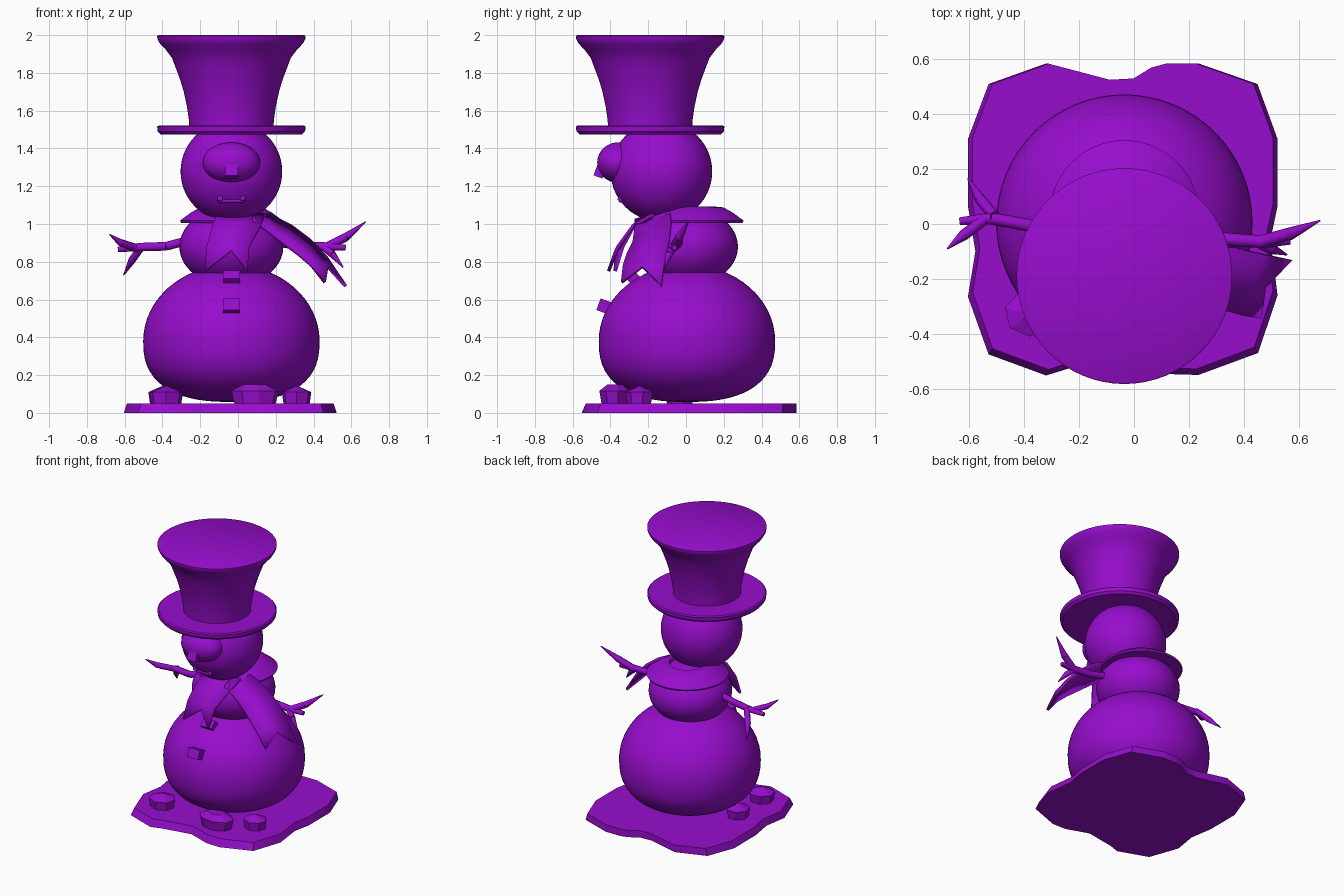
import bpy, bmesh, math
from mathutils import Vector, Matrix

if "Cube" in bpy.data.objects:
    bpy.data.objects.remove(bpy.data.objects["Cube"])

purple = bpy.data.materials.new("purple")
purple.diffuse_color = (0.31, 0.004, 0.61, 1)
purple.use_nodes = True
purple.node_tree.nodes["Principled BSDF"].inputs["Base Color"].default_value = purple.diffuse_color
CX = -0.035  # centre line of the figure


def finish(name, bm, smooth=None):
    bmesh.ops.recalc_face_normals(bm, faces=bm.faces)
    me = bpy.data.meshes.new(name)
    bm.to_mesh(me)
    bm.free()
    ob = bpy.data.objects.new(name, me)
    bpy.context.collection.objects.link(ob)
    me.materials.append(purple)
    if smooth:
        bpy.ops.object.select_all(action='DESELECT')
        ob.select_set(True)
        bpy.context.view_layer.objects.active = ob
        bpy.ops.object.shade_smooth_by_angle(angle=math.radians(smooth))
    return ob


def lathe(name, profile, x, y, n=64, smooth=35, closed=False):
    bm = bmesh.new()
    vs = [bm.verts.new((x + r, y, z)) for r, z in profile]
    loop = vs + vs[:1] if closed else vs
    es = [bm.edges.new(p) for p in zip(loop, loop[1:])]
    bmesh.ops.spin(bm, geom=vs + es, cent=(x, y, 0), axis=(0, 0, 1),
                   angle=math.tau, steps=n)
    bmesh.ops.remove_doubles(bm, verts=bm.verts, dist=1e-4)
    return finish(name, bm, smooth)


def ball(name, c, r):
    bm = bmesh.new()
    bmesh.ops.create_uvsphere(bm, u_segments=48, v_segments=28, radius=1,
                              matrix=Matrix.Translation(c) @ Matrix.Diagonal((*r, 1)))
    return finish(name, bm, 40)


def block(name, c, size, tilt=0):
    bm = bmesh.new()
    bmesh.ops.create_cube(bm, size=1, matrix=Matrix.Translation(c)
                          @ Matrix.Rotation(math.radians(tilt), 4, 'X')
                          @ Matrix.Diagonal((*size, 1)))
    return finish(name, bm)


def twig(bm, points, radii):
    # tapered segments along a path
    for a, b, ra, rb in zip(points, points[1:], radii, radii[1:]):
        a, b = Vector(a), Vector(b)
        d = b - a
        m = Matrix.Translation((a + b) / 2) @ d.to_track_quat('Z', 'Y').to_matrix().to_4x4()
        bmesh.ops.create_cone(bm, cap_ends=True, segments=8, radius1=ra, radius2=rb,
                              depth=d.length, matrix=m)


def rock(name, x, y, rx, ry, rings, n):
    # stacked rings of (scale, height), capped at both ends
    bm = bmesh.new()
    rows = [[bm.verts.new((x + s * rx * math.cos(math.tau * (i + .25) / n),
                           y + s * ry * math.sin(math.tau * (i + .25) / n), z))
             for i in range(n)] for s, z in rings]
    for lo, hi in zip(rows, rows[1:]):
        for i in range(n):
            j = (i + 1) % n
            bm.faces.new((lo[i], lo[j], hi[j], hi[i]))
    bm.faces.new(rows[0])
    bm.faces.new(rows[-1])
    finish(name, bm)


def cloth(name, left, right, notch):
    # strip between two edges, ending in two pointed tips
    bm = bmesh.new()
    L = [bm.verts.new(p) for p in left]
    R = [bm.verts.new(p) for p in right]
    mid = bm.verts.new(notch)
    for i in range(len(L) - 2):
        bm.faces.new((L[i], R[i], R[i + 1], L[i + 1]))
    bm.faces.new((L[-2], mid, L[-1]))
    bm.faces.new((L[-2], R[-2], mid))
    bm.faces.new((R[-2], R[-1], mid))
    ob = finish(name, bm, 35)
    mod = ob.modifiers.new("thickness", 'SOLIDIFY')
    mod.thickness = 0.018
    mod.offset = 0


# snow patch base, its top slightly narrower and set back
outline = [(-.605, .31), (-.53, .51), (-.32, .585), (-.09, .525), (0, .53), (.065, .57),
           (.12, .585), (.235, .585), (.45, .51), (.523, .31), (.523, .065), (.498, -.055),
           (.523, -.26), (.452, -.47), (.235, -.55), (.13, -.547), (-.03, -.49), (-.24, -.527),
           (-.32, -.552), (-.53, -.475), (-.605, -.265), (-.578, -.1), (-.605, .065)]
bm = bmesh.new()
low = [bm.verts.new((x, y, 0)) for x, y in outline]
high = [bm.verts.new((CX + (x - CX) * .97, y * .98 + .011, .05)) for x, y in outline]
bm.faces.new(low[::-1])
bm.faces.new(high)
for i in range(len(low)):
    j = (i + 1) % len(low)
    bm.faces.new((low[i], low[j], high[j], high[i]))
finish("snow_base", bm, 40)

# three snowballs, the lowest one flattened underneath
profile = []
for i in range(33):
    r = math.sin(math.pi * i / 32)
    if i < 16:
        z = .38 - .322 * (1 - r ** 2.5) ** .4
    else:
        z = .38 + .405 * math.sqrt(max(0, 1 - r * r))
    profile.append((.467 * abs(r) if 0 < i < 32 else 0, z))
lathe("lower_body", profile, CX, .005)
ball("upper_body", (CX, 0, .88), (.275, .275, .21))
ball("head", (CX, -.13, 1.278), (.269, .269, .267))

# hat: brim and flared crown
lathe("hat_brim", [(0, 1.475), (.375, 1.475), (.39, 1.49), (.393, 1.515), (.385, 1.522),
                   (0, 1.515)], CX, -.19)
lathe("hat_crown", [(0, 1.5), (.222, 1.5), (.225, 1.55), (.235, 1.62), (.252, 1.7),
                    (.27, 1.76), (.292, 1.82), (.315, 1.88), (.345, 1.92), (.378, 1.955),
                    (.392, 1.98), (.393, 1.995), (.385, 2.0), (0, 1.995)], CX, -.19)

# face
ball("muzzle", (CX, -.36, 1.325), (.152, .11, .107))
block("nose", (CX, -.455, 1.28), (.07, .05, .065), -20)
block("mouth_bar", (CX, -.34, 1.118), (.13, .03, .014), -20)
for s in (-1, 1):
    block("mouth_corner", (CX + s * .06, -.345, 1.135), (.026, .03, .028), -20)

# coat buttons
block("upper_button", (CX, -.275, .71), (.09, .065, .06), -45)
block("lower_button", (CX, -.435, .565), (.09, .06, .065), -20)

# scarf collar and two tails
lathe("scarf_collar", [(.12, 1.092), (.165, 1.088), (.215, 1.06), (.272, 1.018), (.266, 1.006),
                       (.12, 1.005)], CX, .033, closed=True)
cloth("scarf_front_tail",
      [(-.11, -.2, 1.05), (-.135, -.275, .99), (-.165, -.335, .88), (-.175, -.375, .75)],
      [(.14, -.17, 1.05), (.12, -.28, .99), (.06, -.36, .88), (.05, -.41, .75)],
      (-.035, -.37, .86))
cloth("scarf_side_tail",
      [(.06, -.08, 1.07), (.17, -.08, 1.045), (.28, -.08, .99), (.38, -.09, .915),
       (.47, -.11, .82), (.57, -.13, .67)],
      [(.08, -.27, 1.02), (.15, -.27, .97), (.24, -.28, .9), (.32, -.31, .84),
       (.39, -.33, .78), (.46, -.34, .69)],
      (.475, -.23, .775))

# twig arms with forked fingers
bm = bmesh.new()
twig(bm, [(-.24, 0, .92), (-.38, -.005, .882), (-.52, .02, .878), (-.635, .01, .865)],
     [.023, .023, .022, .014])
twig(bm, [(-.54, .02, .875), (-.62, -.04, .9), (-.68, -.09, .945)], [.02, .02, .003])
twig(bm, [(-.51, .03, .88), (-.56, .09, .81), (-.605, .165, .73)], [.02, .02, .003])
finish("left_arm", bm, 50)
bm = bmesh.new()
twig(bm, [(.17, -.03, .91), (.33, -.055, .885), (.47, -.065, .88), (.57, -.06, .875)],
     [.024, .024, .023, .015])
twig(bm, [(.46, -.065, .875), (.57, -.035, .93), (.677, .012, 1.012)], [.023, .023, .003])
twig(bm, [(.45, -.065, .88), (.5, -.09, .84), (.557, -.112, .77)], [.02, .02, .003])
finish("right_arm", bm, 50)

# stones on the snow
pebble = [(.88, .045), (1, .11), (.08, .142)]
rock("front_left_stone", -.38, -.325, .092, .085, pebble, 7)
rock("back_left_stone", -.395, -.03, .082, .08, pebble, 7)
rock("right_stone", .31, -.245, .08, .075, pebble, 7)
rock("flat_stone", .09, -.375, .128, .085, [(.86, .045), (1, .117), (.5, .15)], 8)
